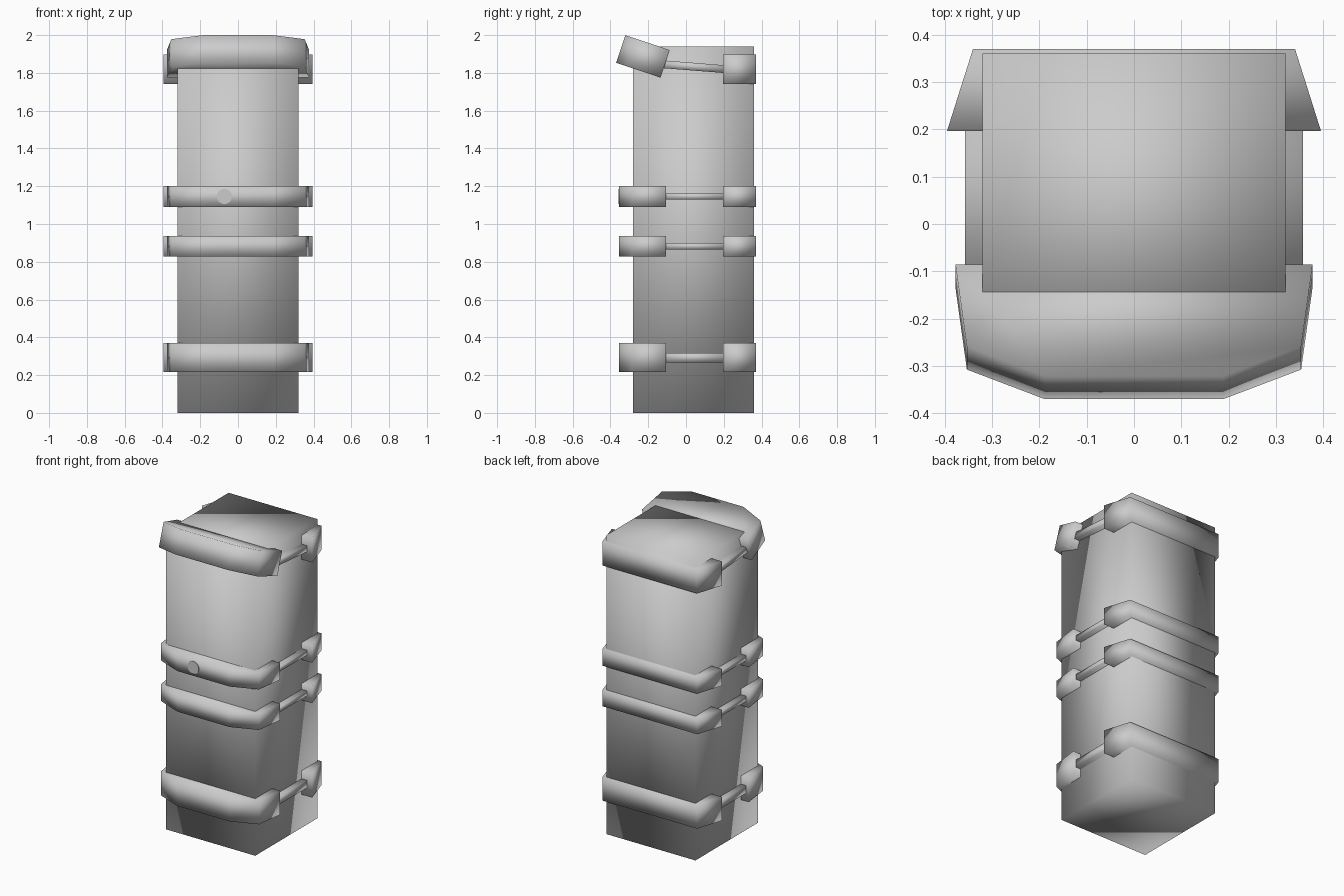
import bpy, bmesh
from math import radians
from mathutils import Matrix, Vector

if "Cube" in bpy.data.objects:
    bpy.data.objects.remove(bpy.data.objects["Cube"])


def prism(name, half, height, centre, tilt=0):
    """Extrude a profile mirrored over x; half lists the +x points (x, y)."""
    pts = half + [(-x, y) for x, y in reversed(half)]
    bm = bmesh.new()
    face = bm.faces.new([bm.verts.new((x, y, -height / 2)) for x, y in pts])
    ext = bmesh.ops.extrude_face_region(bm, geom=[face])["geom"]
    bmesh.ops.translate(bm, vec=(0, 0, height),
                        verts=[g for g in ext if isinstance(g, bmesh.types.BMVert)])
    bmesh.ops.recalc_face_normals(bm, faces=bm.faces)
    bm.transform(Matrix.Translation(Vector(centre)) @ Matrix.Rotation(radians(tilt), 4, "X"))
    mesh = bpy.data.meshes.new(name)
    bm.to_mesh(mesh)
    bm.free()
    mesh.shade_smooth()
    ob = bpy.data.objects.new(name, mesh)
    bpy.context.collection.objects.link(ob)
    return ob


def rect(w, d):
    return [(w, -d), (w, d)]


FRONT = [(0.188, -0.124), (0.353, -0.058), (0.377, 0.124)]
BACK = [(0.395, -0.087), (0.34, 0.087)]

# Main block
prism("body", rect(0.32, 0.32), 1.94, (0, 0.04, 0.97))

# Straps: centre height, clasp height, link thickness
for i, (z, h, t) in enumerate([(0.293, 0.155, 0.05), (0.882, 0.108, 0.033),
                               (1.146, 0.11, 0.033)]):
    prism(f"strap_front_{i}", FRONT, h, (0, -0.23, z))
    prism(f"strap_back_{i}", BACK, h, (0, 0.283, z))
    prism(f"strap_link_{i}", rect(0.357, 0.17), t, (0, 0.05, z))

# Top strap with raised front
prism("top_strap_front", FRONT, 0.154, (0, -0.228, 1.887), -18.5)
prism("top_strap_back", BACK, 0.157, (0, 0.283, 1.82))
prism("top_strap_link", rect(0.357, 0.18), 0.041, (0, 0.05, 1.832), -4.5)

# Round button on the upper middle strap
bpy.ops.mesh.primitive_cylinder_add(vertices=24, radius=0.04, depth=0.04,
                                    location=(-0.072, -0.337, 1.146),
                                    rotation=(radians(90), 0, 0))
bpy.context.object.name = "button"
bpy.ops.object.shade_smooth_by_angle()
